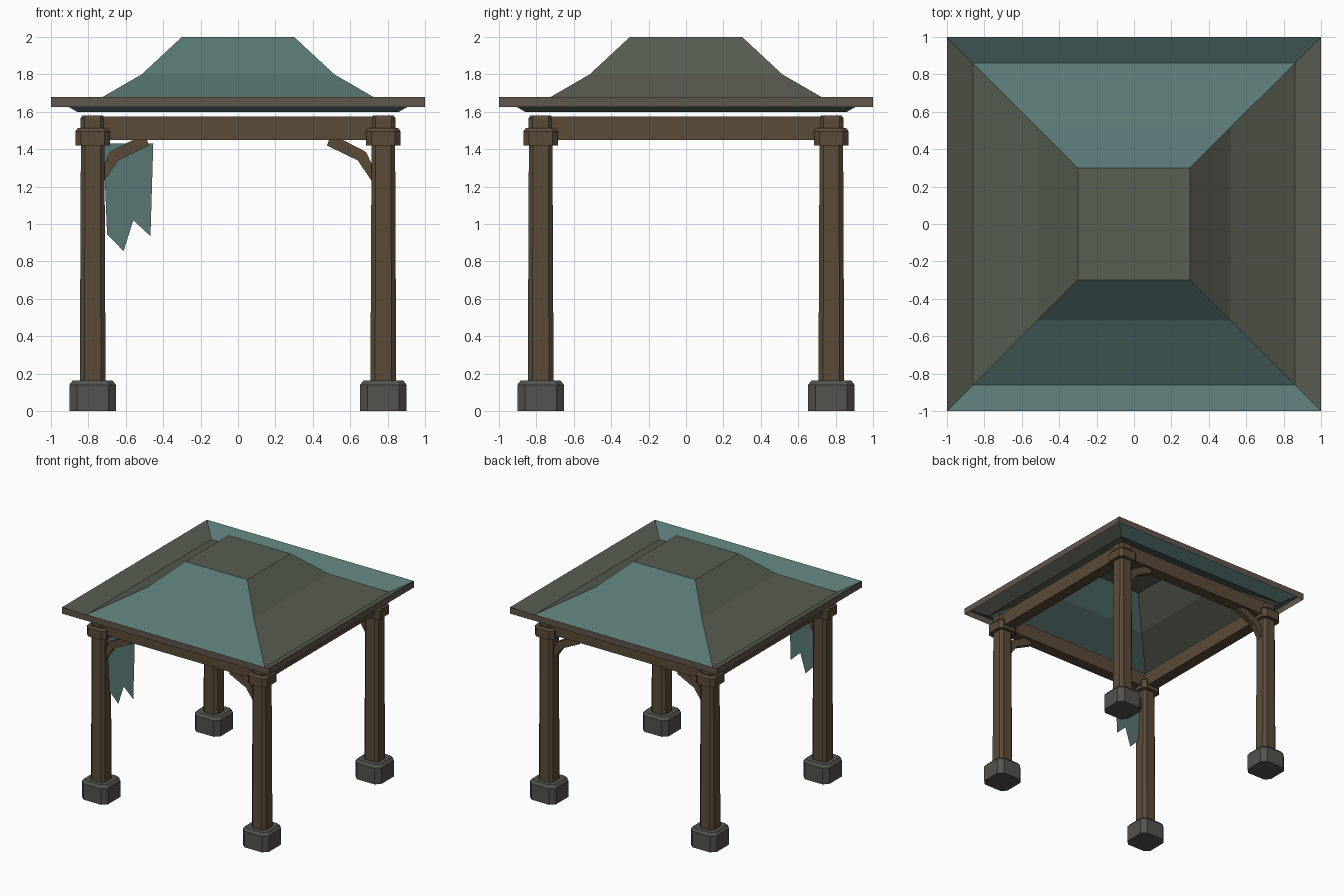
import bpy, bmesh
from mathutils import Vector

if "Cube" in bpy.data.objects:
    bpy.data.objects.remove(bpy.data.objects["Cube"])


def material(name, rgb):
    m = bpy.data.materials.new(name)
    m.diffuse_color = (*rgb, 1)
    m.use_nodes = True
    m.node_tree.nodes["Principled BSDF"].inputs["Base Color"].default_value = m.diffuse_color
    return m


teal = material("teal_cloth", (0.10, 0.19, 0.18))
olive = material("olive_cloth", (0.10, 0.115, 0.085))
wood = material("wood", (0.105, 0.07, 0.04))
trim = material("eave_wood", (0.12, 0.095, 0.07))
stone = material("stone", (0.09, 0.085, 0.075))


def make(name, bm, *mats):
    mesh = bpy.data.meshes.new(name)
    bm.to_mesh(mesh)
    bm.free()
    for m in mats:
        mesh.materials.append(m)
    ob = bpy.data.objects.new(name, mesh)
    bpy.context.collection.objects.link(ob)
    return ob


def loft(bm, loops, cap=True):
    """Skin a stack of equal-length point loops."""
    rings = [[bm.verts.new(p) for p in lp] for lp in loops]
    n = len(rings[0])
    sides = []
    for a, b in zip(rings, rings[1:]):
        for i in range(n):
            j = (i + 1) % n
            sides.append((bm.faces.new((a[i], a[j], b[j], b[i])), i))
    if cap:
        bm.faces.new(rings[0][::-1])
        bm.faces.new(rings[-1])
    return rings, sides


def square(r, z):
    return [(-r, -r, z), (r, -r, z), (r, r, z), (-r, r, z)]


def octagon(cx, cy, r, c, z):
    k = r - c
    pts = [(-k, -r), (k, -r), (r, -k), (r, k), (k, r), (-k, r), (-r, k), (-r, -k)]
    return [(cx + x, cy + y, z) for x, y in pts]


def post_part(name, cx, cy, sections, mat):
    bm = bmesh.new()
    loft(bm, [octagon(cx, cy, *s) for s in sections])
    make(name, bm, mat)


def plate(name, pts, y0, y1, mat):
    """Extrude an x-z outline along y."""
    bm = bmesh.new()
    loft(bm, [[(x, y, z) for x, z in pts] for y in (y0, y1)])
    bmesh.ops.recalc_face_normals(bm, faces=bm.faces)
    make(name, bm, mat)


# Roof: upturned eave, valley, two-pitch slope and flat top, colours alternating by side
bm = bmesh.new()
rings, sides = loft(bm, [square(1.0, 1.68), square(0.86, 1.60),
                         square(0.515, 1.80), square(0.30, 2.0)], cap=False)
for f, i in sides:
    f.material_index = i % 2
bm.faces.new(rings[-1]).material_index = 1
make("roof", bm, teal, olive)

# Fascia boards around the eave
bm = bmesh.new()
loft(bm, [square(1.0, 1.625), square(1.0, 1.68)], cap=False)
make("eave_fascia", bm, trim)

# Posts with stone feet and two-step capitals, and a brace on each along x
P = 0.777
brace = [(0.715, 1.23), (0.64, 1.34), (0.475, 1.42), (0.49, 1.455),
         (0.55, 1.455), (0.685, 1.385), (0.715, 1.32)]
for sy, fb in ((-1, "front"), (1, "back")):
    for sx, lr in ((-1, "left"), (1, "right")):
        tag, x, y = f"{fb}_{lr}", sx * P, sy * P
        post_part(tag + "_foot", x, y, [(0.125, 0.04, 0), (0.125, 0.04, 0.14),
                                        (0.107, 0.034, 0.162)], stone)
        post_part(tag + "_post", x, y, [(0.069, 0.025, 0.15), (0.063, 0.022, 1.44)], wood)
        post_part(tag + "_capital", x, y, [(0.093, 0.03, 1.42), (0.093, 0.03, 1.495),
                                           (0.08, 0.026, 1.512)], wood)
        post_part(tag + "_capital_top", x, y, [(0.065, 0.022, 1.50), (0.065, 0.022, 1.565),
                                               (0.055, 0.02, 1.58)], wood)
        plate(tag + "_brace", [(sx * a, z) for a, z in brace], y - 0.025, y + 0.025, wood)

# Four beams joining the capitals
for name, centre, size in (("front_beam", (0, -P), (2 * P, 0.10)),
                           ("back_beam", (0, P), (2 * P, 0.10)),
                           ("left_beam", (-P, 0), (0.10, 2 * P)),
                           ("right_beam", (P, 0), (0.10, 2 * P))):
    bm = bmesh.new()
    bmesh.ops.create_cube(bm, size=1)
    bmesh.ops.scale(bm, vec=(*size, 0.125), verts=bm.verts)
    bmesh.ops.translate(bm, vec=Vector((*centre, 1.5125)), verts=bm.verts)
    make(name, bm, wood)

# Torn banner hanging beside the front left post
bm = bmesh.new()
outline = [(-0.72, 1.43), (-0.70, 0.945), (-0.612, 0.855), (-0.56, 1.02),
           (-0.468, 0.935), (-0.453, 1.43)]
bm.faces.new([bm.verts.new((x, -P, z)) for x, z in outline])
make("torn_banner", bm, teal)
